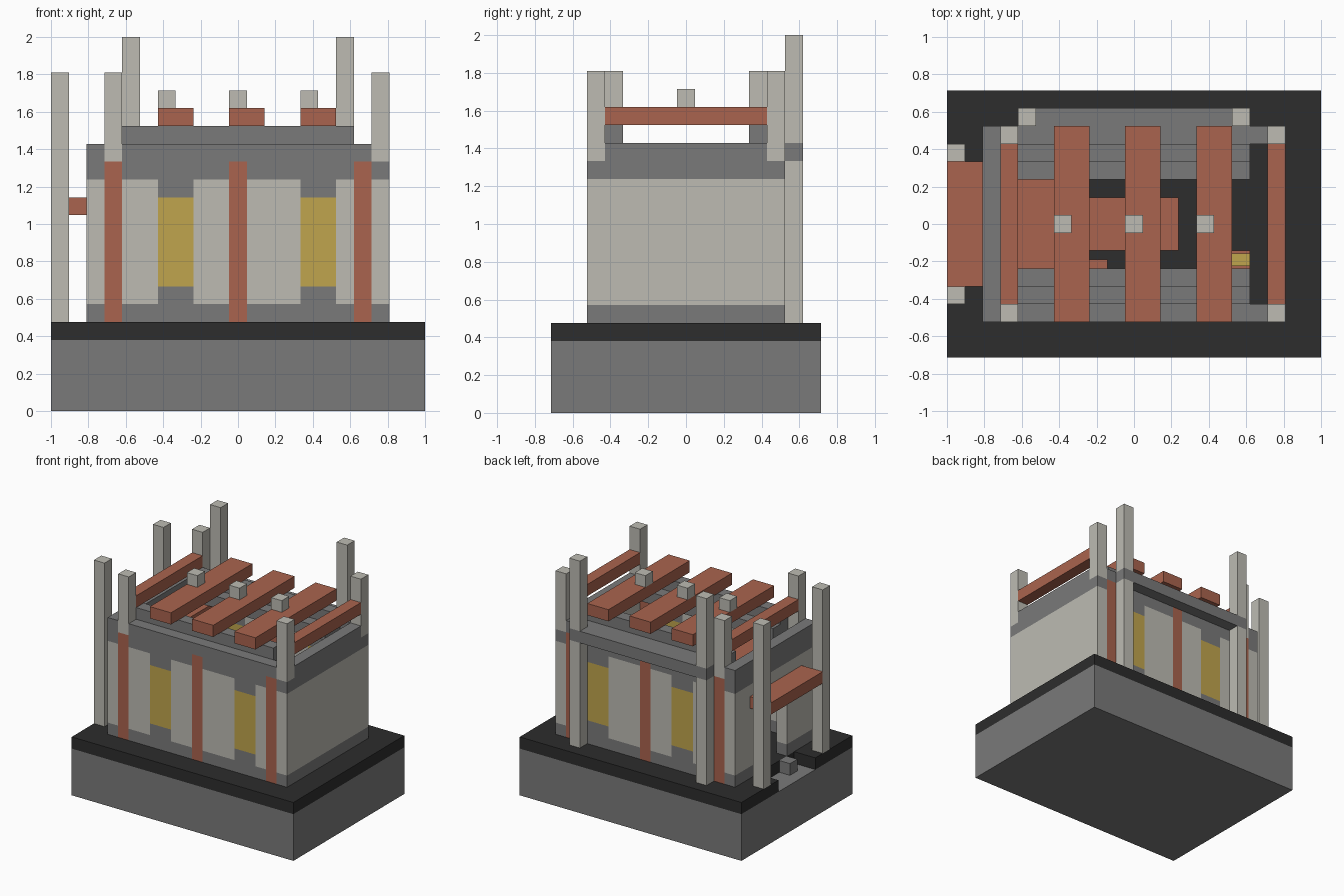
import bpy

if "Cube" in bpy.data.objects:
    bpy.data.objects.remove(bpy.data.objects["Cube"], do_unlink=True)

U = 2 / 21  # one grid cell


def material(name, rgb):
    m = bpy.data.materials.new(name)
    m.use_nodes = True
    m.diffuse_color = (*rgb, 1)
    bsdf = m.node_tree.nodes["Principled BSDF"]
    bsdf.inputs["Base Color"].default_value = (*rgb, 1)
    bsdf.inputs["Roughness"].default_value = 0.9
    return m


PALE = material("pale_stone", (0.51, 0.50, 0.45))
GREY = material("grey_stone", (0.195, 0.195, 0.195))
DARK = material("dark_ground", (0.026, 0.026, 0.026))
WOOD = material("red_wood", (0.40, 0.127, 0.077))
GLOW = material("yellow_glass", (0.53, 0.375, 0.075))


def block(name, mat, x, y, z):
    """Box spanning cell ranges x, y, z."""
    verts = [((a - 10.5) * U, (b - 7.5) * U, c * U) for a in x for b in y for c in z]
    faces = [(0, 1, 3, 2), (4, 6, 7, 5), (0, 4, 5, 1), (2, 3, 7, 6), (0, 2, 6, 4), (1, 5, 7, 3)]
    mesh = bpy.data.meshes.new(name)
    mesh.from_pydata(verts, [], faces)
    mesh.materials.append(mat)
    ob = bpy.data.objects.new(name, mesh)
    bpy.context.collection.objects.link(ob)
    return ob


def stack(name, x, y, levels, z=5):
    """Vertical run of coloured blocks, each ending at its listed height."""
    for top, mat in levels:
        block(name, mat, x, y, (z, top))
        z = top


PLAIN = [(6, GREY), (13, PALE), (15, GREY)]
WINDOW = [(7, GREY), (12, GLOW), (15, GREY)]
PILLAR = [(14, WOOD), (15, GREY)]
POST_PILLAR = [(14, WOOD), (19, PALE)]
POST_PLAIN = [(6, GREY), (13, PALE), (14, GREY), (19, PALE)]

# Ground, with a doorstep notch on one side
block("foundation", GREY, (0, 21), (0, 15), (0, 4))
block("ground_slab", DARK, (2, 21), (0, 15), (4, 5))
for y in ((0, 5), (10, 15)):
    block("ground_edge", DARK, (0, 2), y, (4, 5))
block("step_stone", GREY, (1, 2), (6, 7), (4, 5))

# Front and back walls
columns = [(3, PLAIN), (4, POST_PILLAR), (6, PLAIN), (8, WINDOW), (10, PLAIN), (11, PILLAR),
           (14, PLAIN), (16, WINDOW), (17, PLAIN), (18, PILLAR), (19, POST_PLAIN)]
for side, y in (("front", (2, 3)), ("back", (12, 13))):
    start = 2
    for end, levels in columns:
        stack(side + "_wall", (start, end), y, levels)
        start = end

# Side walls, one with a doorway
stack("left_wall", (18, 19), (3, 12), PLAIN)
for y in ((3, 6), (9, 12)):
    stack("right_wall", (2, 3), y, PLAIN)
stack("door_lintel", (2, 3), (6, 9), [(13, PALE), (15, GREY)], z=11)

# Stepped roof edges
for y, inner in (((3, 4), (4, 5)), ((11, 12), (10, 11))):
    block("roof_edge", GREY, (4, 17), y, (14, 16))
    block("roof_lip", GREY, (4, 17), inner, (14, 15))
block("back_eave", GREY, (4, 17), (13, 14), (14, 15))

# Tall back posts, interrupted by the eave
for x in (4, 16):
    block("back_post", PALE, (x, x + 1), (13, 14), (5, 14))
    block("back_post_top", PALE, (x, x + 1), (13, 14), (15, 21))

# Roof beams with caps, and side rails
for x, cap in ((6, 6), (10, 10), (14, 14)):
    block("roof_beam", WOOD, (x, x + 2), (2, 13), (16, 17))
    block("beam_cap", PALE, (cap, cap + 1), (7, 8), (17, 18))
for x in (3, 18):
    block("side_rail", WOOD, (x, x + 1), (3, 12), (16, 17))

# Porch
block("porch_roof", WOOD, (0, 2), (4, 11), (11, 12))
for y in (3, 11):
    block("porch_post", PALE, (0, 1), (y, y + 1), (5, 19))

# Furniture
block("loft_boards", WOOD, (4, 6), (4, 11), (13, 14))
block("table", WOOD, (7, 13), (6, 9), (5, 7))
block("stool", WOOD, (8, 9), (4.5, 5.5), (5, 6))
block("lamp_stand", WOOD, (16, 17), (5, 6), (5, 7))
block("lamp_glow", GLOW, (16, 17), (5.15, 5.85), (7, 7.1))
